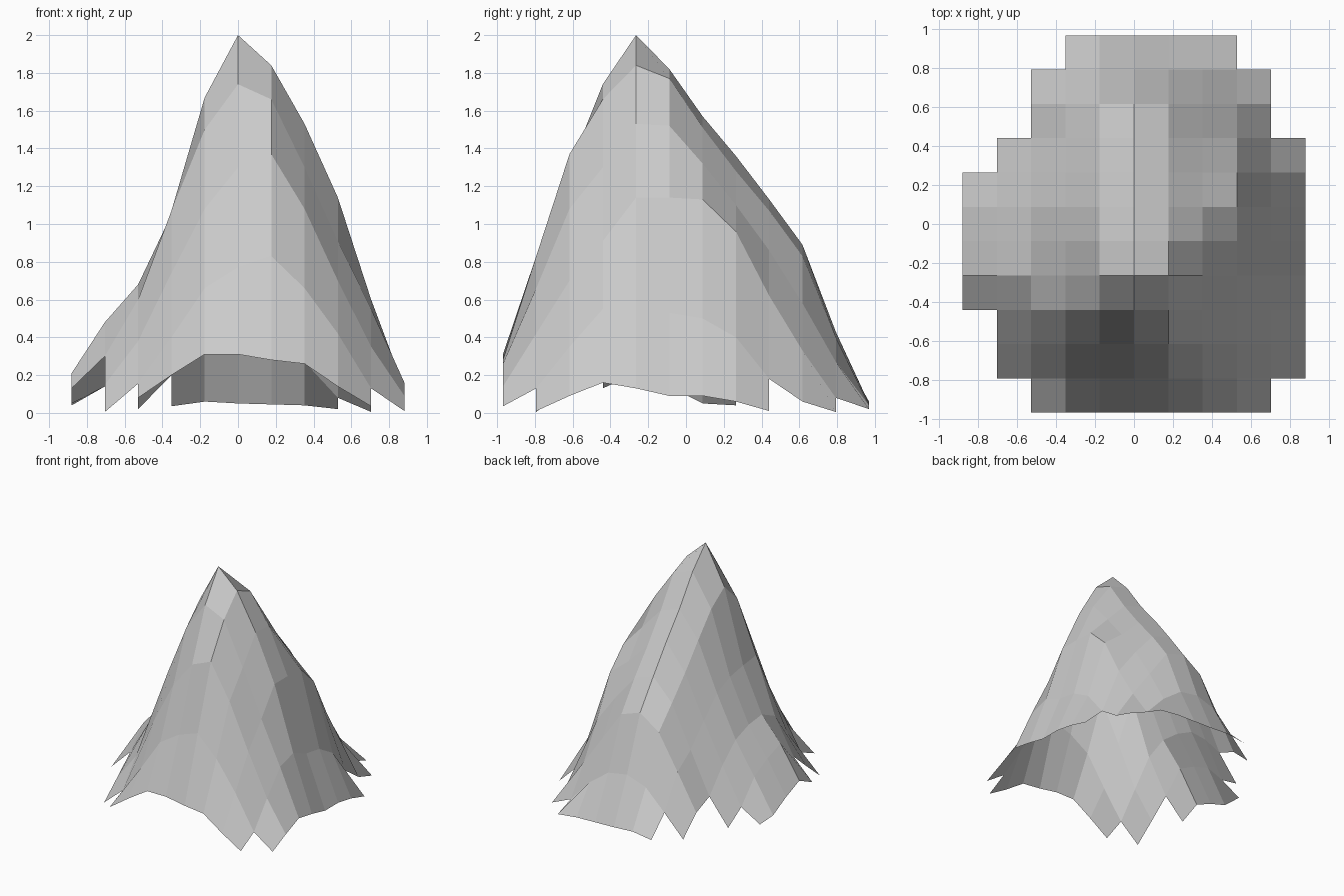
import bpy

# Contour profiles of the peak, front (-y) to back: (first column, heights along x)
STEP = 0.1762
ROWS = [
    (2, [.08, .20, .31, .31, .28, .26, .14, .035]),
    (1, [.005, .155, .40, .66, .77, .83, .66, .42, .13, .01]),
    (1, [.15, .38, .74, 1.08, 1.30, 1.37, 1.08, .70, .35, .09]),
    (0, [.13, .30, .60, 1.07, 1.50, 1.74, 1.66, 1.30, .91, .55, .16]),
    (0, [.21, .48, .68, 1.05, 1.67, 2.0, 1.84, 1.53, 1.14, .60, .13]),
    (0, [.14, .42, .66, 1.02, 1.55, 1.82, 1.77, 1.52, 1.14, .53, .09]),
    (0, [.05, .33, .60, .95, 1.35, 1.57, 1.51, 1.32, 1.13, .50, .09]),
    (0, [.04, .14, .45, .78, 1.14, 1.36, 1.28, 1.10, .96, .40, .06]),
    (1, [.03, .25, .60, .95, 1.13, 1.07, .86, .62, .18, .01]),
    (2, [.18, .48, .77, .89, .83, .58, .33, .06]),
    (2, [.02, .20, .37, .43, .40, .27, .08, .005]),
    (3, [.035, .06, .05, .045, .04, .02]),
]

# Grid points, centred on the origin
verts, index = [], {}
for j, (start, heights) in enumerate(ROWS):
    for i, z in enumerate(heights, start):
        index[i, j] = len(verts)
        verts.append(((i - 5) * STEP, (j - 5.5) * STEP, z))

# One quad wherever all four corners exist, leaving the stepped open rim
faces = []
for i, j in index:
    corners = [(i, j), (i + 1, j), (i + 1, j + 1), (i, j + 1)]
    if all(c in index for c in corners):
        faces.append([index[c] for c in corners])

# Low-poly mountain shell, flat shaded
mesh = bpy.data.meshes.new("mountain_peak")
mesh.from_pydata(verts, [], faces)
mesh.update()
bpy.context.collection.objects.link(bpy.data.objects.new("mountain_peak", mesh))
